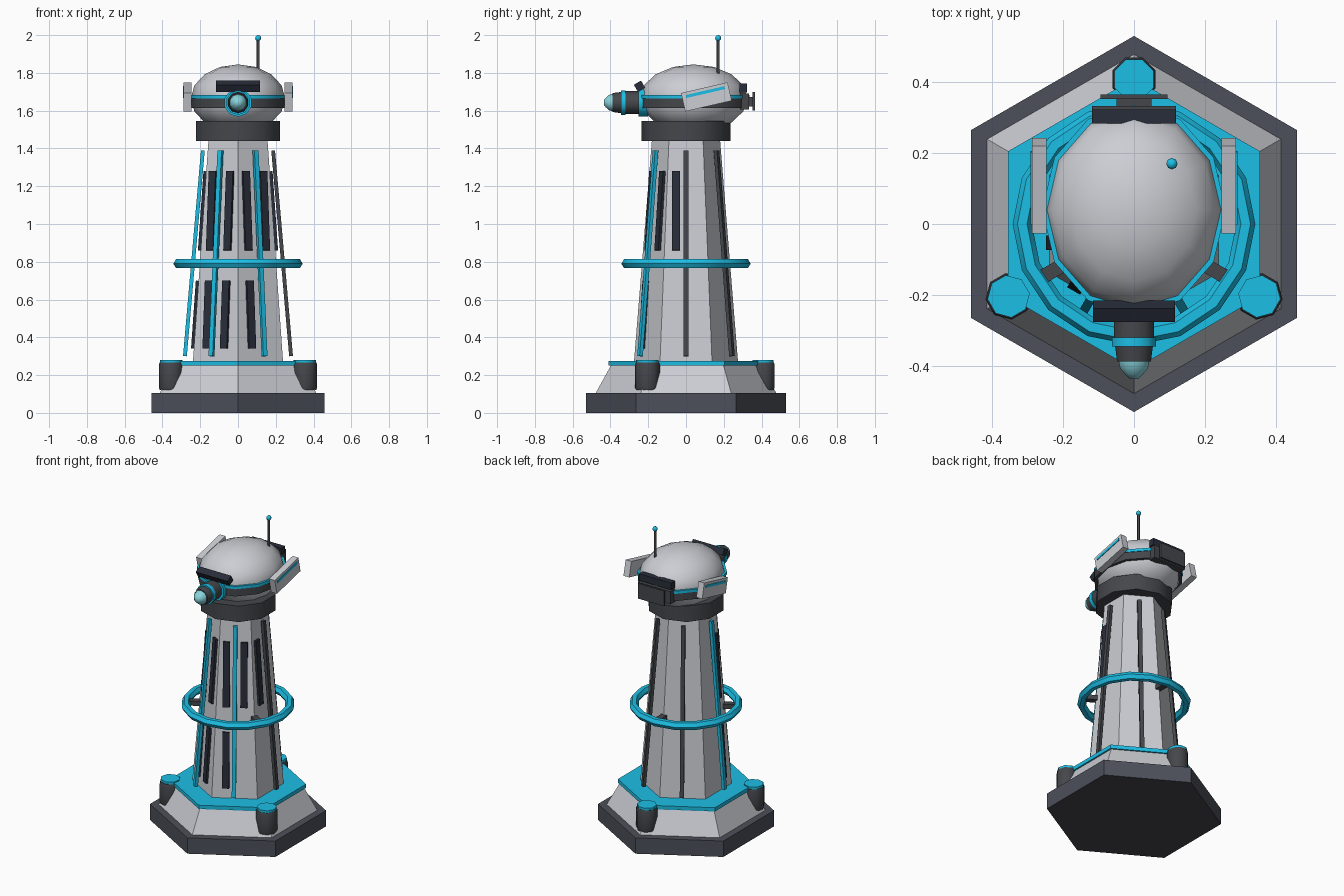
import bpy, bmesh, math
from mathutils import Matrix

if "Cube" in bpy.data.objects:
    bpy.data.objects.remove(bpy.data.objects["Cube"])

R = math.radians
T = Matrix.Translation


def mat(name, r, g, b):
    m = bpy.data.materials.new(name)
    m.diffuse_color = (r, g, b, 1)
    m.use_nodes = True
    m.node_tree.nodes["Principled BSDF"].inputs["Base Color"].default_value = m.diffuse_color
    return m


LIGHT = mat("light grey", .6, .615, .655)
CYAN = mat("cyan", .012, .52, .79)
SLATE = mat("slate", .074, .08, .103)
CHAR = mat("charcoal", .059, .062, .07)
GLASS = mat("dark glass", .021, .026, .041)
LENS = mat("pale lens", .25, .66, .72)


def finish(name, bm, m, matrix=None):
    if matrix:
        bm.transform(matrix)
    bmesh.ops.recalc_face_normals(bm, faces=bm.faces)
    for f in bm.faces:
        f.smooth = True
    me = bpy.data.meshes.new(name)
    bm.to_mesh(me)
    bm.free()
    me.set_sharp_from_angle(angle=R(48))
    me.materials.append(m)
    ob = bpy.data.objects.new(name, me)
    bpy.context.collection.objects.link(ob)
    return ob


def lathe(name, profile, n, m, phase=90, matrix=None):
    """Turn (radius, height) points around z with n sides, closed ends."""
    bm = bmesh.new()
    rings = []
    for r, z in profile:
        if r == 0:
            rings.append([bm.verts.new((0, 0, z))] * n)
        else:
            rings.append([bm.verts.new((r * math.cos(R(phase) + math.tau * i / n),
                                        r * math.sin(R(phase) + math.tau * i / n), z))
                          for i in range(n)])
    for a, b in zip(rings, rings[1:]):
        for i in range(n):
            j = (i + 1) % n
            bm.faces.new(list(dict.fromkeys((a[i], a[j], b[j], b[i]))))
    for ring, p in ((rings[0], profile[0]), (rings[-1], profile[-1])):
        if p[0] > 0:
            bm.faces.new(ring)
    return finish(name, bm, m, matrix)


def box(name, size, m, matrix):
    bm = bmesh.new()
    bmesh.ops.create_cube(bm, size=1, matrix=Matrix.Diagonal((*size, 1)))
    return finish(name, bm, m, matrix)


def around(angle, r, z, t=0, lean=0):
    """Place something at a radius, sideways offset t, leaning inward."""
    return (Matrix.Rotation(R(angle), 4, 'Z') @ T((r, t, z))
            @ Matrix.Rotation(-lean, 4, 'Y'))


# Hexagonal base with dark underside
base = lathe("base", [(.53, 0), (.53, .105)], 6, SLATE)
base.data.materials.append(CHAR)
for f in base.data.polygons:
    if f.normal.z < -.9:
        f.material_index = 1
lathe("plinth", [(.478, .105), (.398, .25)], 6, LIGHT)
lathe("plinth_deck", [(.41, .25), (.41, .275)], 6, CYAN)

# Corner posts and ring braces on alternate corners
for k, a in enumerate((90, 210, 330)):
    lathe(f"post_foot_{k}", [(.056, .105), (.056, .13)], 8, LIGHT, 22.5, around(a, .408, 0))
    lathe(f"post_{k}", [(.062, .122), (.066, .135), (.066, .255), (.062, .266)], 8, CHAR, 22.5,
          around(a, .408, 0))
    lathe(f"post_cap_{k}", [(.06, .266), (.06, .281)], 8, CYAN, 22.5, around(a, .408, 0))
    box(f"ring_brace_{k}", (.09, .04, .03), CHAR, around(a, .27, .79))

# Tapered hexagonal tower
R0, R1, Z0, Z1 = .275, .18, .275, 1.45
lathe("tower", [(R0, Z0), (R1, Z1)], 6, LIGHT)
cos30 = math.cos(R(30))
lean = math.atan((R0 - R1) * cos30 / (Z1 - Z0))


def face_r(z):
    return cos30 * (R0 + (R1 - R0) * (z - Z0) / (Z1 - Z0))


# Stand-off rails, cyan on the front and left
for k in range(6):
    box(f"rail_{k}", (.02, .025, 1.093), CYAN if k >= 3 else CHAR,
        around(60 * k, .2335, .845, 0, math.atan(.095 / 1.09)))

# Window slots either side of the front rails
upper = [(180, 1), (240, -1), (240, 1), (300, -1), (300, 1), (0, -1)]
for row, z, h, slots in (("upper", 1.07, .42, upper), ("lower", .52, .36, upper[:4])):
    for k, (a, s) in enumerate(slots):
        box(f"{row}_window_{k}", (.016, .042, h), GLASS,
            around(a, face_r(z) + .007, z, s * .053, lean))

# Ring around the tower
bpy.ops.mesh.primitive_torus_add(location=(0, 0, .79), major_segments=16, minor_segments=6,
                                 major_radius=.315, minor_radius=.027)
ring = bpy.context.object
ring.name = "tower_ring"
ring.data.materials.append(CYAN)
bpy.ops.object.shade_smooth_by_angle(angle=R(48))

# Collar under the head
lathe("collar", [(.235, 1.44), (.235, 1.545)], 10, CHAR)

# Head dome with belt and stripe
HY = .04
head = T((0, HY, 1.665)) @ Matrix.Diagonal((.25, .285, .18, 1))
lathe("head", [(0 if i in (0, 8) else math.sin(math.pi * i / 8), -math.cos(math.pi * i / 8))
               for i in range(9)], 12, LIGHT, 0, head)
belt = T((0, HY, 0)) @ Matrix.Diagonal((1, 1.14, 1, 1))
lathe("head_belt", [(.255, 1.615), (.255, 1.664)], 12, CHAR, 0, belt)
lathe("head_stripe", [(.259, 1.664), (.259, 1.682)], 12, CYAN, 0, belt)

# Eye barrel pointing to the front
eye = T((0, 0, 1.643)) @ Matrix.Rotation(R(90), 4, 'X')
for name, prof, m in (
        ("eye_flange", [(.075, .2), (.075, .252)], CYAN),
        ("eye_barrel", [(.06, .2), (.06, .322)], CHAR),
        ("eye_ring", [(.065, .32), (.065, .345)], CYAN),
        ("eye_nozzle", [(.056, .345), (.05, .388)], CHAR),
        ("eye_lens", [(.045, .388), (.042, .405), (.026, .424), (.014, .435)], LENS)):
    lathe(name, prof, 10, m, 90, eye)

# Brow visor
box("visor", (.232, .044, .044), GLASS, T((0, -.246, 1.729)) @ Matrix.Rotation(R(30), 4, 'X'))

# Side panels with stripe
for side, x in (("left", -1), ("right", 1)):
    tilt = T((x * .267, .108, 1.673)) @ Matrix.Rotation(R(13), 4, 'X')
    box(f"{side}_side_panel", (.042, .253, .1), LIGHT, tilt)
    box(f"{side}_panel_stripe", (.006, .21, .016), CYAN, tilt @ T((x * .022, 0, .026)))

# Rear pack
box("rear_brow", (.236, .04, .045), GLASS, T((0, .303, 1.72)))
box("rear_housing", (.236, .048, .085), CHAR, T((0, .309, 1.648)))
box("rear_link", (.1, .03, .05), CHAR, T((0, .342, 1.648)))
box("rear_plate", (.19, .012, .1), CHAR, T((0, .359, 1.65)))

# Antenna
lathe("antenna_rod", [(.008, 1.79), (.008, 1.98)], 8, CHAR, 0, T((.107, .17, 0)))
lathe("antenna_tip", [(0 if i in (0, 6) else .016 * math.sin(math.pi * i / 6),
                       1.984 - .016 * math.cos(math.pi * i / 6)) for i in range(7)],
      8, CYAN, 0, T((.107, .17, 0)))
